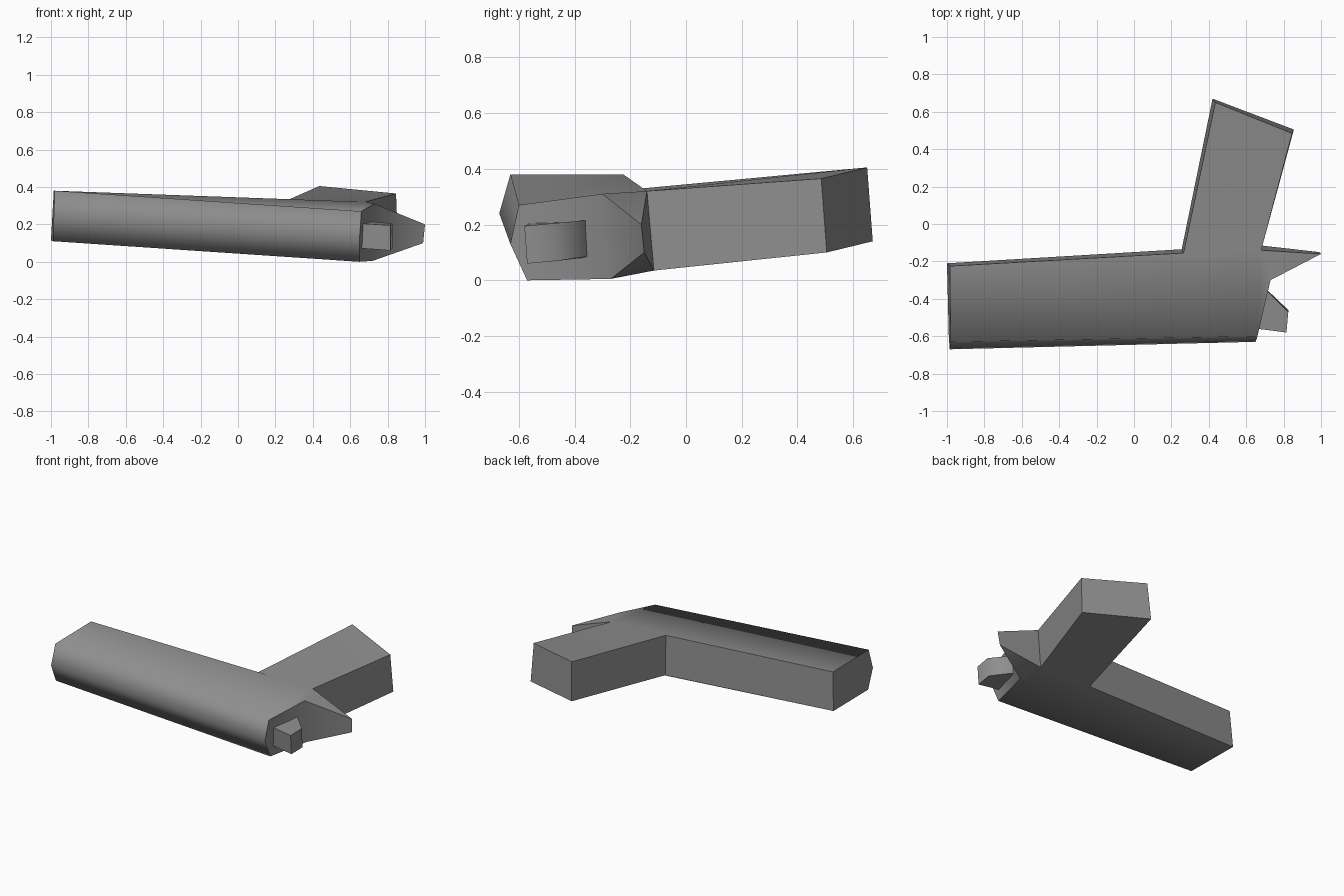
import bpy
import bmesh
from math import radians

cube = bpy.data.objects.get("Cube")
if cube:
    bpy.data.objects.remove(cube, do_unlink=True)

# One plain grey for everything
GREY = (0.27, 0.27, 0.27, 1)
grey = bpy.data.materials.new("plain grey")
grey.use_nodes = True
grey.diffuse_color = GREY
grey.node_tree.nodes["Principled BSDF"].inputs["Base Color"].default_value = GREY


def build(name, points, faces):
    """Make a smooth-shaded solid from named points, keeping its corners sharp."""
    bm = bmesh.new()
    verts = {key: bm.verts.new(co) for key, co in points.items()}
    for face in faces:
        bm.faces.new([verts[key] for key in face]).smooth = True
    bmesh.ops.recalc_face_normals(bm, faces=bm.faces)
    bm.normal_update()
    for edge in bm.edges:
        angle = edge.calc_face_angle_signed(0)
        edge.smooth = radians(-60) < angle < radians(74)
    mesh = bpy.data.meshes.new(name)
    bm.to_mesh(mesh)
    bm.free()
    mesh.materials.append(grey)
    obj = bpy.data.objects.new(name, mesh)
    bpy.context.collection.objects.link(obj)
    return obj


def top(*names):
    return [n + " top" for n in names]


def low(*names):
    return [n + " low" for n in names]


def wall(a, b):
    """Side face between two corners of an outline."""
    return top(a, b) + low(b, a)


def pair_points(corners):
    points = {}
    for key, (upper, lower) in corners.items():
        points[key + " top"] = upper
        points[key + " low"] = lower
    return points


# Body: long barrel with a pointed spur and an angled grip
body_corners = {
    "butt_front": ((-0.98, -0.63, 0.38), (-0.99, -0.61, 0.11)),
    "nose_front": ((0.66, -0.6, 0.27), (0.65, -0.57, 0)),
    "notch": ((0.73, -0.3, 0.31), (0.72, -0.27, 0.005)),
    "spur_tip": ((1, -0.16, 0.2), (0.99, -0.15, 0.1)),
    "grip_root": ((0.68, -0.14, 0.32), (0.68, -0.115, 0.035)),
    "grip_end": ((0.845, 0.485, 0.365), (0.855, 0.505, 0.1)),
    "grip_heel": ((0.435, 0.65, 0.405), (0.42, 0.67, 0.14)),
    "inner_corner": ((0.265, -0.155, 0.33), (0.255, -0.135, 0.06)),
    "butt_back": ((-0.985, -0.225, 0.38), (-1, -0.21, 0.115)),
}
body_points = pair_points(body_corners)
body_points["butt_ridge"] = (-0.985, -0.67, 0.24)
body_points["nose_ridge"] = (0.65, -0.63, 0.13)

barrel = ("butt_front", "nose_front", "notch", "grip_root", "inner_corner", "butt_back")
grip = ("grip_root", "grip_end", "grip_heel", "inner_corner")
spur = ("notch", "spur_tip", "grip_root")
body_faces = [side(*part) for part in (barrel, grip, spur) for side in (top, low)]

# Straight walls run round the outline from the notch to the butt
outline = list(body_corners)[2:]
body_faces += [wall(a, b) for a, b in zip(outline, outline[1:])]

# Ridged front and the two five-sided ends
for side in (top, low):
    body_faces.append(side("butt_front", "nose_front") + ["nose_ridge", "butt_ridge"])
body_faces.append(wall("nose_front", "notch") + ["nose_ridge"])
body_faces.append(wall("butt_front", "butt_back") + ["butt_ridge"])
build("body", body_points, body_faces)

# Knob standing out of the nose, sunk a little into the body
knob_corners = {
    "root_front": ((0.62, -0.555, 0.207), (0.62, -0.55, 0.075)),
    "outer_front": ((0.815, -0.58, 0.195), (0.815, -0.57, 0.06)),
    "outer_back": ((0.825, -0.47, 0.205), (0.825, -0.46, 0.07)),
    "rear": ((0.72, -0.365, 0.215), (0.72, -0.36, 0.085)),
    "root_back": ((0.64, -0.33, 0.215), (0.64, -0.33, 0.085)),
}
ring = list(knob_corners)
knob_faces = [top(*ring), low(*ring)]
knob_faces += [wall(a, b) for a, b in zip(ring, ring[1:] + ring[:1])]
build("nose_knob", pair_points(knob_corners), knob_faces)
